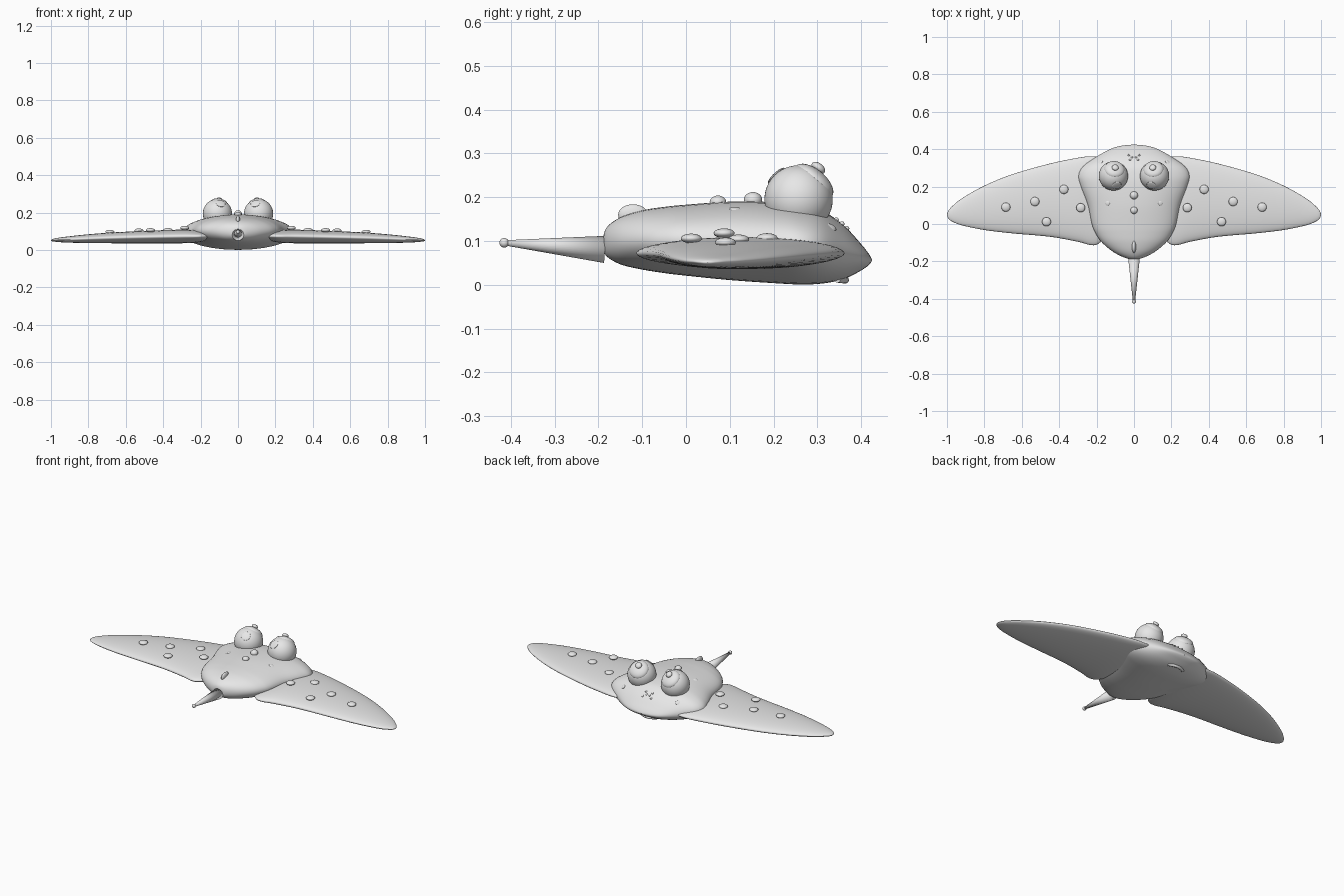
import bpy, bmesh, math
from mathutils import Vector, Matrix

if "Cube" in bpy.data.objects:
    bpy.data.objects.remove(bpy.data.objects["Cube"])

grey = bpy.data.materials.new("light grey")
grey.diffuse_color = (0.8, 0.8, 0.8, 1)
grey.use_nodes = True
grey.node_tree.nodes["Principled BSDF"].inputs["Base Color"].default_value = grey.diffuse_color


def finish(name, bm, mirror=False):
    bmesh.ops.remove_doubles(bm, verts=bm.verts, dist=1e-5)
    bmesh.ops.recalc_face_normals(bm, faces=bm.faces)
    for f in bm.faces:
        f.smooth = True
    me = bpy.data.meshes.new(name)
    bm.to_mesh(me)
    bm.free()
    me.materials.append(grey)
    ob = bpy.data.objects.new(name, me)
    bpy.context.collection.objects.link(ob)
    if mirror:
        ob.modifiers.new("mirror", 'MIRROR').use_mirror_merge = False
    return ob


def spline(rows, steps=6):
    """Smooth curve through rows of numbers."""
    out = []
    for i in range(len(rows) - 1):
        a, b, c, d = (rows[max(0, min(len(rows) - 1, i + k))] for k in (-1, 0, 1, 2))
        for s in range(steps):
            t = s / steps
            out.append([0.5 * (2 * q + (r - p) * t + (2 * p - 5 * q + 4 * r - w) * t * t
                               + (3 * q - p - 3 * r + w) * t ** 3)
                        for p, q, r, w in zip(a, b, c, d)])
    return out + [list(rows[-1])]


def loft(name, rows, place, mirror=False, n=48):
    """Rows: position, side low, side high, top z, bottom z; elliptical sections."""
    bm = bmesh.new()
    rings = []
    for p, lo, hi, zt, zb in spline(rows):
        ring = []
        for k in range(n):
            a = 2 * math.pi * k / n
            s = (lo + hi) / 2 + (hi - lo) / 2 * math.cos(a)
            z = (zt + zb) / 2 + (zt - zb) / 2 * math.sin(a)
            ring.append(bm.verts.new(place(p, s, z)))
        rings.append(ring)
    for r, q in zip(rings, rings[1:]):
        for k in range(n):
            bm.faces.new((r[k], r[(k + 1) % n], q[(k + 1) % n], q[k]))
    return finish(name, bm, mirror)


def ellipsoids(name, items, mirror=False, seg=24):
    """Items: centre, radii, direction of the local z axis."""
    bm = bmesh.new()
    for centre, radii, axis in items:
        rot = Vector(axis).to_track_quat('Z', 'Y').to_matrix().to_4x4()
        m = Matrix.Translation(centre) @ rot @ Matrix.Diagonal((*radii, 1))
        bmesh.ops.create_uvsphere(bm, u_segments=seg, v_segments=seg // 2, radius=1, matrix=m)
    return finish(name, bm, mirror)


UP = (0, 0, 1)

# body
body = [(-.19, 0, .10, .085), (-.182, .045, .13, .066), (-.15, .11, .154, .047),
        (-.10, .17, .17, .035), (-.05, .205, .178, .027), (0, .225, .183, .021),
        (.1, .247, .19, .011), (.2, .285, .189, .004), (.26, .298, .183, .001),
        (.31, .272, .17, .003), (.36, .20, .136, .013), (.40, .128, .093, .033),
        (.418, .07, .07, .046), (.425, 0, .057, .056)]
loft("body", [(y, -w, w, t, b) for y, w, t, b in body], lambda p, s, z: (s, p, z))

# wings
wing = [(.14, .1, .2, .08, .07), (.16, -.06, .33, .094, .052), (.19, -.105, .357, .102, .044),
        (.23, -.113, .362, .106, .039), (.3, -.095, .354, .109, .036), (.45, -.068, .323, .104, .036),
        (.65, -.05, .266, .095, .036), (.8, -.032, .205, .084, .037), (.92, -.007, .137, .071, .040),
        (.975, .015, .092, .063, .044), (.995, .033, .067, .057, .047), (1, .05, .05, .052, .051)]
loft("wings", wing, lambda p, s, z: (p, s, z), mirror=True)

# tail and its round tip
a, b = Vector((0, -.185, .081)), Vector((0, -.413, .096))
bm = bmesh.new()
m = Matrix.Translation((a + b) / 2) @ (b - a).to_track_quat('Z', 'Y').to_matrix().to_4x4()
bmesh.ops.create_cone(bm, cap_ends=True, segments=32, radius1=.031, radius2=.006,
                      depth=(b - a).length, matrix=m)
finish("tail", bm)
ellipsoids("tail_tip", [((0, -.415, .096), (.011,) * 3, UP)])

# small fin on the back
ellipsoids("back_fin", [((0, -.121, .16), (.011, .034, .024), UP)])

# eyes with iris, shine bump and back patch
eye = Vector((.11, .257, .195))
iris_dir = Vector((-.1, .63, .75)).normalized()
patch_dir = Vector((-.22, -.66, .70)).normalized()
ellipsoids("eyes", [(eye, (.078,) * 3, UP)], True, 48)
ellipsoids("irises", [(eye + iris_dir * .054, (.054, .054, .027), iris_dir)], True, 32)
ellipsoids("eye_shines", [((.10, .302, .267), (.018, .018, .011), (-.1, .6, .8))], True)
ellipsoids("eye_patches", [(eye + patch_dir * .076, (.026, .026, .005), patch_dir)], True)

# raised spots on wings, back and cheeks
ellipsoids("wing_spots", [((x, y, z), (.024, .024, .011), UP) for x, y, z in
           ((.375, .185, .107), (.53, .12, .104), (.685, .09, .097),
            (.285, .087, .118), (.468, .012, .106))], True)
ellipsoids("back_knobs", [((0, .153, .194), (.021, .021, .018), UP),
                          ((0, .073, .189), (.019, .019, .015), UP)])
ellipsoids("back_spots", [((.142, .112, .172), (.014, .014, .005), (.3, 0, 1))], True)
ellipsoids("cheek_spots", [((.182, .328, .130), (.019, .013, .006), (.5, .5, .7))], True)
ellipsoids("nose_dots", [((x, y, z), (.006,) * 3, UP) for x, y, z in
           ((.028, .367, .129), (.011, .356, .139), (.021, .343, .148))], True, 12)

# curved mouth tube under the front
cu = bpy.data.curves.new("mouth", 'CURVE')
cu.dimensions = '3D'
cu.bevel_depth = .008
cu.use_fill_caps = True
sp = cu.splines.new('POLY')
sp.points.add(12)
for k, p in enumerate(sp.points):
    t = k / 6 - 1
    p.co = (.052 * t, .364 - .018 * t * t, .011 + .002 * t * t, 1)
cu.materials.append(grey)
bpy.context.collection.objects.link(bpy.data.objects.new("mouth", cu))
